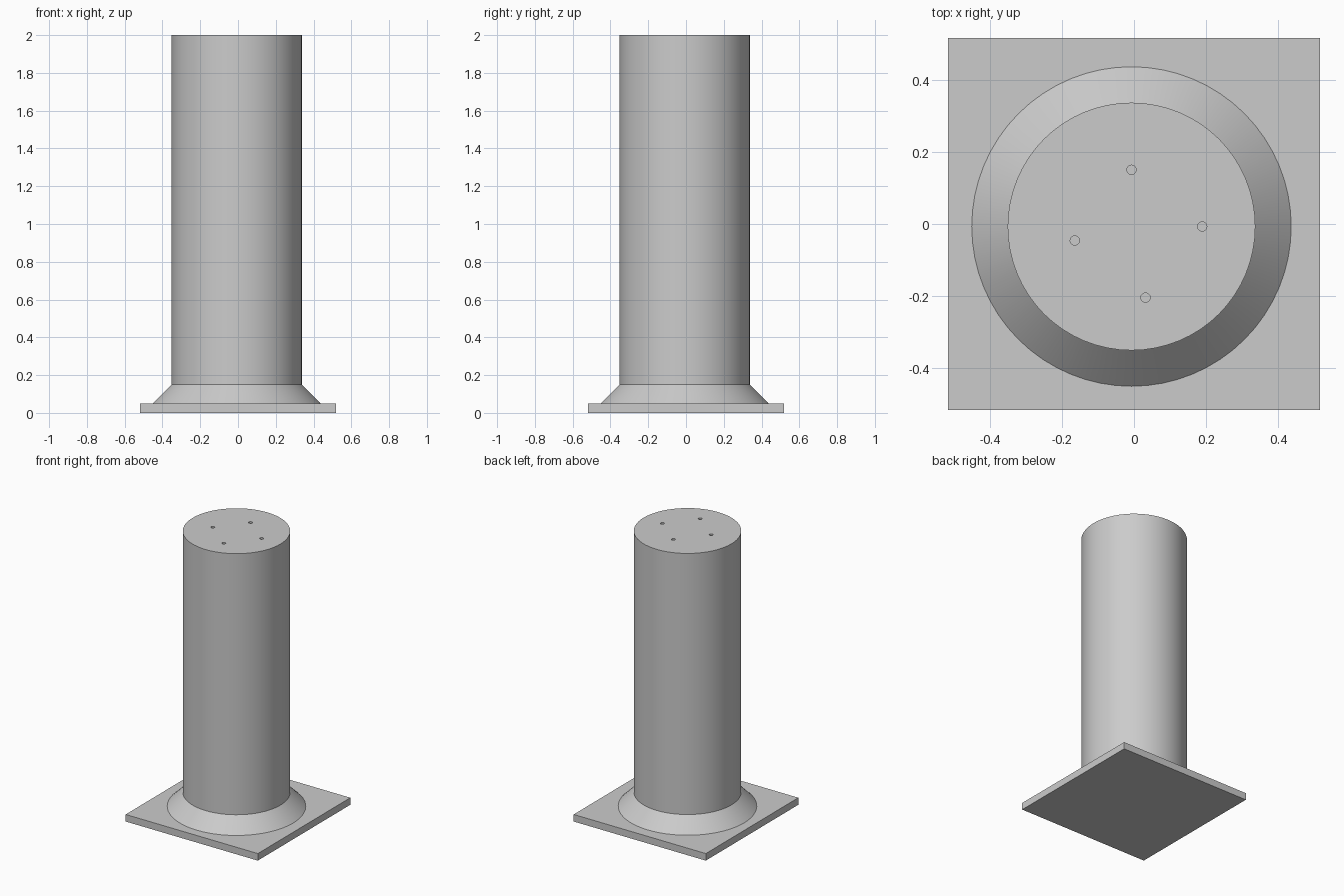
import bpy
import math

cube = bpy.data.objects.get("Cube")
if cube:
    bpy.data.objects.remove(cube, do_unlink=True)

AXIS = -0.007          # the column sits slightly off centre on its plate
PLATE_TOP, FLARE_TOP, TOP = 0.05, 0.15, 2.0
COLUMN_R, FLARE_R = 0.345, 0.445
HOLE_R, HOLE_DEPTH = 0.013, 0.1

grey = bpy.data.materials.new("plain grey")
grey.use_nodes = True
grey.diffuse_color = (0.6, 0.6, 0.6, 1)
grey.node_tree.nodes["Principled BSDF"].inputs["Base Color"].default_value = (0.6, 0.6, 0.6, 1)


def finish(name):
    obj = bpy.context.object
    obj.name = name
    obj.data.materials.append(grey)
    return obj


def frustum(name, x, y, z0, z1, r0, r1, sides):
    bpy.ops.mesh.primitive_cone_add(vertices=sides, radius1=r0, radius2=r1,
                                    depth=z1 - z0, location=(x, y, (z0 + z1) / 2))
    return finish(name)


def smooth(obj):
    bpy.ops.object.select_all(action='DESELECT')
    obj.select_set(True)
    bpy.context.view_layer.objects.active = obj
    bpy.ops.object.shade_smooth_by_angle(angle=math.radians(30))


# Square base plate
bpy.ops.mesh.primitive_cube_add(size=1, location=(0, 0, PLATE_TOP / 2))
plate = finish("base_plate")
plate.scale = (1.036, 1.036, PLATE_TOP)
bpy.ops.object.transform_apply(location=False, rotation=False, scale=True)

# Sloping collar between plate and column
smooth(frustum("base_flare", AXIS, AXIS, PLATE_TOP, FLARE_TOP, FLARE_R, COLUMN_R, 64))

# Round column
column = frustum("column", AXIS, AXIS, FLARE_TOP, TOP, COLUMN_R, COLUMN_R, 64)

# Four small holes drilled into the column top
for x, y in [(-0.007, 0.151), (0.19, -0.007), (0.032, -0.205), (-0.165, -0.046)]:
    cutter = frustum("hole_cutter", x, y, TOP - HOLE_DEPTH, TOP + 0.05, HOLE_R, HOLE_R, 16)
    cutter.hide_render = True
    drill = column.modifiers.new("drill", 'BOOLEAN')
    drill.operation = 'DIFFERENCE'
    drill.solver = 'EXACT'
    drill.object = cutter
    bpy.context.view_layer.objects.active = column
    bpy.ops.object.modifier_apply(modifier=drill.name)
    bpy.data.objects.remove(cutter, do_unlink=True)
smooth(column)
